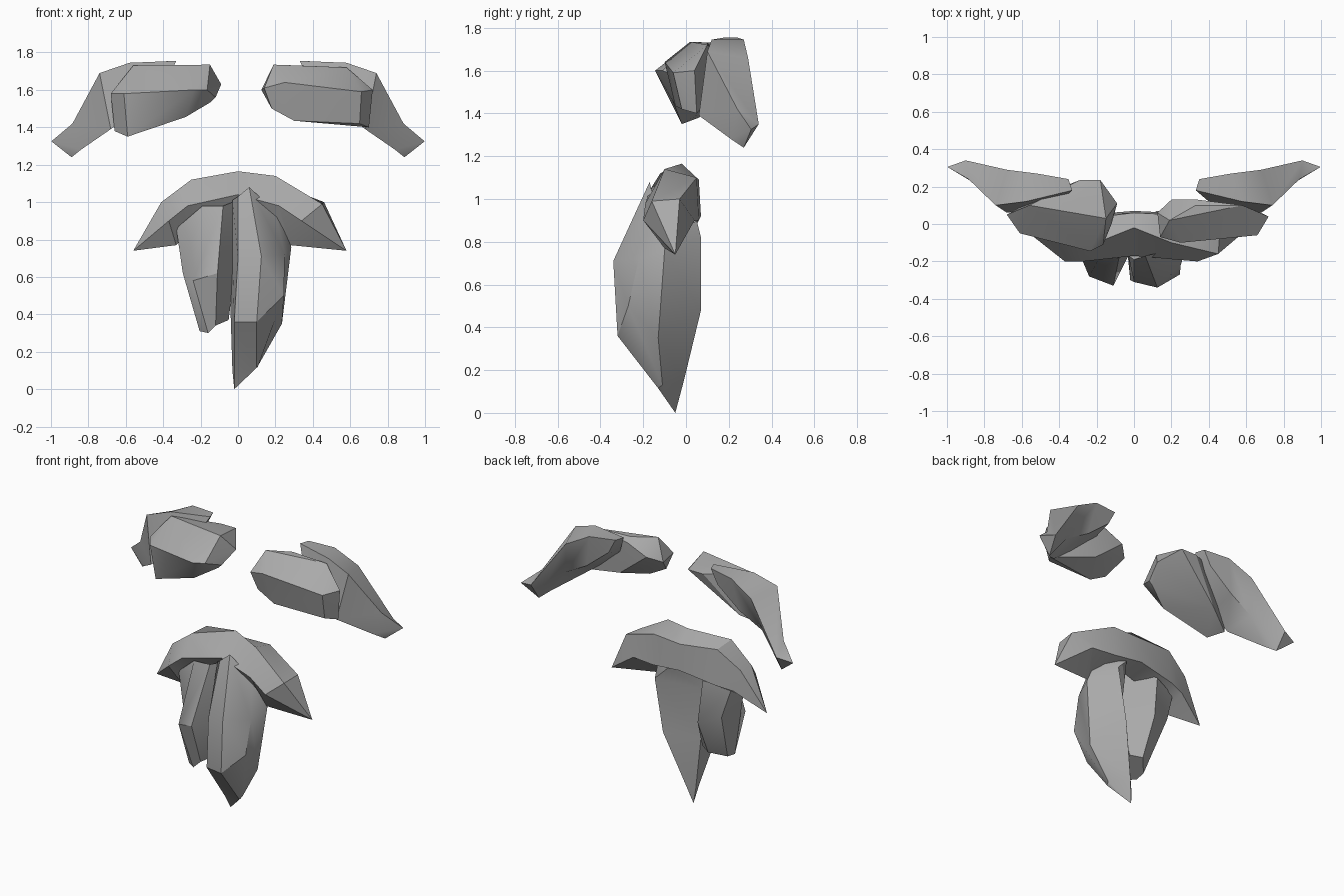
import bpy, bmesh, math

grey = bpy.data.materials.new("hair_grey")
grey.diffuse_color = (0.40, 0.40, 0.40, 1)


def loft(name, rings):
    """Skin a chain of rings; a ring of one point makes a pointed end."""
    bm = bmesh.new()
    loops = [[bm.verts.new(p) for p in ring] for ring in rings]
    n = max(len(l) for l in loops)
    for a, b in zip(loops, loops[1:]):
        for i in range(n):
            j = (i + 1) % n
            if len(a) == 1:
                bm.faces.new((a[0], b[i], b[j]))
            elif len(b) == 1:
                bm.faces.new((a[i], a[j], b[0]))
            else:
                bm.faces.new((a[i], a[j], b[j], b[i]))
    for end in (loops[0], loops[-1]):
        if len(end) > 2:
            bm.faces.new(end)
    finish(name, bm)


def hull(name, points):
    """Faceted convex lump through the points."""
    bm = bmesh.new()
    for p in points:
        bm.verts.new(p)
    res = bmesh.ops.convex_hull(bm, input=bm.verts)
    loose = [v for v in bm.verts if not v.link_faces]
    bmesh.ops.delete(bm, geom=loose, context='VERTS')
    finish(name, bm)


def finish(name, bm):
    bmesh.ops.recalc_face_normals(bm, faces=bm.faces)
    me = bpy.data.meshes.new(name)
    bm.to_mesh(me)
    bm.free()
    me.materials.append(grey)
    ob = bpy.data.objects.new(name, me)
    bpy.context.collection.objects.link(ob)
    bpy.ops.object.select_all(action='DESELECT')
    ob.select_set(True)
    bpy.context.view_layer.objects.active = ob
    bpy.ops.object.shade_smooth_by_angle(angle=math.radians(32))


# Moustache band, swept from the left tip over the middle to the right tip
loft("moustache", [
    [(-.56, -.05, .74)],
    [(-.40, .00, 1.0), (-.41, -.10, 1.0), (-.37, -.20, .90), (-.33, -.12, .77), (-.36, .02, .86)],
    [(-.25, .03, 1.11), (-.25, -.12, 1.12), (-.27, -.20, .98), (-.25, -.10, .85), (-.25, .05, .88)],
    [(0, .06, 1.09), (0, -.02, 1.165), (0, -.17, 1.04), (0, -.08, .90), (0, .07, .92)],
    [(.20, .05, 1.10), (.20, -.10, 1.14), (.22, -.19, .98), (.25, -.10, .82), (.20, .06, .90)],
    [(.46, -.03, 1.0), (.45, -.16, .99), (.34, -.20, .90), (.28, -.10, .77), (.36, .04, .90)],
    [(.58, -.05, .74)],
])

# Long middle lock of the beard
loft("beard_long_lock", [
    [(-.03, -.17, 1.01), (0, -.19, 1.03), (.06, -.17, 1.08), (.20, -.14, .95), (.25, -.08, .90), (.10, .05, .90)],
    [(-.03, -.15, .72), (0, -.31, .70), (.125, -.34, .71), (.25, -.22, .72), (.285, -.10, .76), (.18, .07, .82)],
    [(-.04, -.10, .42), (-.02, -.30, .36), (.10, -.32, .36), (.245, -.27, .50), (.235, -.13, .35), (.12, .07, .48)],
    [(-.03, -.06, .10), (-.02, -.11, .10), (.10, -.13, .115), (.106, -.125, .12), (.11, -.11, .13), (.02, -.01, .15)],
    [(-.02, -.05, 0)],
])

# Shorter lock on the left
loft("beard_short_lock", [
    [(-.03, -.17, 1.0), (-.08, -.18, .98), (-.19, -.19, .98), (-.33, -.15, .86), (-.32, -.02, .85), (-.15, .04, .88)],
    [(-.02, -.14, .62), (-.11, -.33, .62), (-.24, -.28, .58), (-.295, -.15, .62), (-.26, 0, .65), (-.12, .05, .60)],
    [(-.05, -.10, .37), (-.12, -.22, .34), (-.16, -.24, .30), (-.205, -.22, .31), (-.20, -.15, .32), (-.12, -.06, .36)],
])

# Inner lumps of the eyebrows
hull("right_brow_inner", [
    (.125, .06, 1.60), (.19, .02, 1.735), (.33, .10, 1.73), (.20, .13, 1.64), (.34, .13, 1.70),
    (.14, -.07, 1.61), (.25, -.10, 1.64), (.66, -.06, 1.59), (.72, .04, 1.60), (.58, .10, 1.72),
    (.18, -.05, 1.50), (.30, -.05, 1.435), (.70, .05, 1.40), (.65, -.02, 1.42), (.40, .12, 1.48)])
hull("left_brow_inner", [
    (-.09, .11, 1.63), (-.15, .03, 1.735), (-.18, .235, 1.70), (-.29, .235, 1.70), (-.33, .12, 1.73),
    (-.12, 0, 1.56), (-.165, -.11, 1.60), (-.235, -.145, 1.60), (-.61, -.05, 1.58), (-.68, .05, 1.58),
    (-.145, .0, 1.535), (-.28, -.06, 1.455), (-.59, -.02, 1.35), (-.66, .06, 1.38), (-.50, .15, 1.45),
    (-.56, .10, 1.73)])

# Outer tails: ring order is front top, back top, back bottom, front bottom
tail = [
    [(.33, .18, 1.755), (.35, .24, 1.755), (.40, .24, 1.66), (.40, .12, 1.62)],
    [(.58, .12, 1.745), (.52, .27, 1.745), (.56, .24, 1.53), (.56, .08, 1.48)],
    [(.74, .10, 1.69), (.68, .29, 1.66), (.72, .23, 1.44), (.68, .06, 1.39)],
    [(.885, .24, 1.42), (.90, .34, 1.35), (.89, .27, 1.24), (.84, .21, 1.28)],
    [(.998, .305, 1.325)],
]
for side, s in (("right", 1), ("left", -1)):
    loft(side + "_brow_tail", [[(x * s, y, z) for x, y, z in r] for r in tail])
